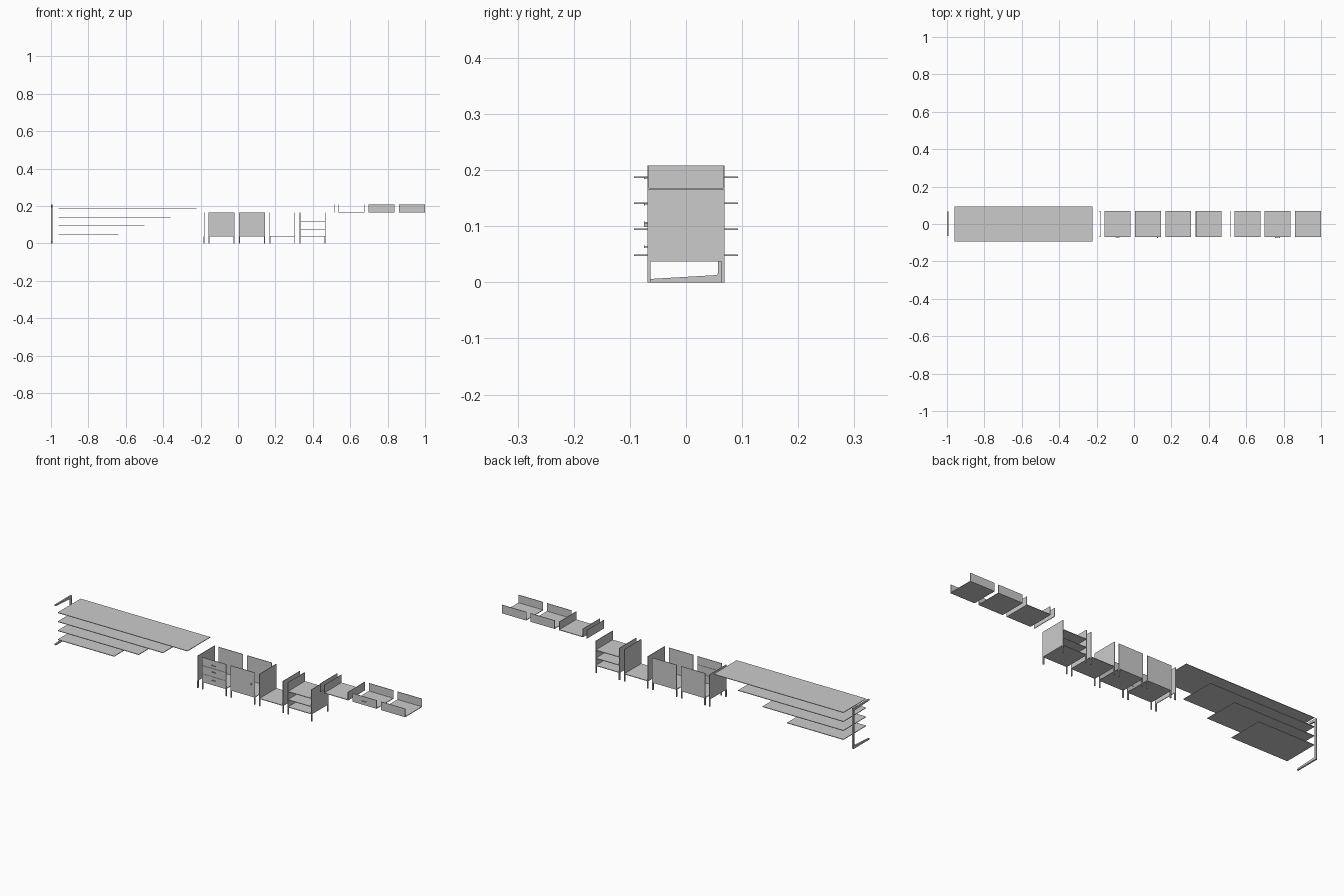
import bpy, bmesh

if "Cube" in bpy.data.objects:
    bpy.data.objects.remove(bpy.data.objects["Cube"])

Y0, Y1 = -0.069, 0.069      # cabinet front and back
T = 0.003                   # panel thickness
LOW, MID, TOP = 0.037, 0.165, 0.208


def box(name, x0, x1, y0, y1, z0, z1):
    bm = bmesh.new()
    bmesh.ops.create_cube(bm, size=1)
    for v in bm.verts:
        v.co.x = x1 if v.co.x > 0 else x0
        v.co.y = y1 if v.co.y > 0 else y0
        v.co.z = z1 if v.co.z > 0 else z0
    me = bpy.data.meshes.new(name)
    bm.to_mesh(me)
    bm.free()
    ob = bpy.data.objects.new(name, me)
    bpy.context.collection.objects.link(ob)
    return ob


def prism(name, outline, x0, x1):
    # extrude a y-z outline along x
    bm = bmesh.new()
    f = bm.faces.new([bm.verts.new((x0, y, z)) for y, z in outline])
    ext = bmesh.ops.extrude_face_region(bm, geom=[f])
    for v in ext["geom"]:
        if isinstance(v, bmesh.types.BMVert):
            v.co.x = x1
    bmesh.ops.recalc_face_normals(bm, faces=bm.faces)
    me = bpy.data.meshes.new(name)
    bm.to_mesh(me)
    bm.free()
    bpy.context.collection.objects.link(bpy.data.objects.new(name, me))


def side(name, x, z0, z1):
    box(name, x, x + T, Y0, Y1, z0, z1)


def legs(name, x0, x1, w=0.005):
    for x in {x0, x1 - w}:
        for y in (Y0, Y1 - 0.006):
            box(name + "_leg", x, x + w, y, y + 0.006, 0, LOW)


def floor(name, x0, x1, z):
    box(name + "_floor", x0, x1, Y0, Y1, z, z + T)


def handle(name, x, z, w=0.026):
    # bar on two short posts
    box(name + "_handle", x - w / 2, x + w / 2, Y0 - 0.006, Y0 - 0.004, z - 0.002, z + 0.002)
    for s in (-1, 1):
        c = x + s * (w / 2 - 0.002)
        box(name + "_handle_post", c - 0.001, c + 0.001, Y0 - 0.005, Y0, z - 0.001, z + 0.001)


# bracket leg: C frame with tapered arms, post at the back
prism("bracket_leg", [(-0.064, 0), (0.066, 0), (0.066, TOP), (-0.064, TOP), (-0.064, TOP - 0.006),
                      (0.055, TOP - 0.013), (0.057, TOP - 0.016), (0.057, 0.016),
                      (0.055, 0.013), (-0.064, 0.006)], -1.0, -0.992)

# worktops of four lengths
for i, x1 in enumerate((-0.64, -0.50, -0.362, -0.223)):
    z = 0.0485 + 0.0463 * i
    box("worktop", -0.961, x1, -0.093, 0.093, z - 0.0015, z + 0.0015)

# end panel with legs
side("end_panel", -0.183, LOW, MID)
legs("end_panel", -0.184, -0.179)

# drawer unit
a, b = -0.157, -0.019
floor("drawer_unit", a, b, LOW)
legs("drawer_unit", a, b)
box("drawer_unit_back", a, b, Y1 - T, Y1, LOW, MID)
h = (MID - LOW) / 3
for i in range(3):
    z = LOW + h * i
    box("drawer_front", a, b, Y0, Y0 + T, z + 0.0005, z + h - 0.0005)
    handle("drawer", (a + b) / 2, z + h * (0.62 if i < 2 else 0.4), 0.02)

# door unit
a, b = 0.005, 0.144
floor("door_unit", a, b, LOW)
legs("door_unit", a, b)
box("door_unit_back", a, b, Y1 - T, Y1, LOW, MID)
box("door_front", a, b, Y0, Y0 + T, LOW, MID)
box("door_knob", 0.123, 0.127, Y0 - 0.006, Y0, 0.099, 0.106)

# open unit and shelf unit
for name, a, b in (("open_unit", 0.168, 0.306), ("shelf_unit", 0.330, 0.468)):
    floor(name, a, b, LOW)
    legs(name, a, b)
    side(name + "_left_side", a, LOW, MID)
    side(name + "_right_side", b - T, LOW, MID)
for z in (0.076, 0.118):
    box("inner_shelf", 0.330, 0.468, Y0, Y1, z - T / 2, z + T / 2)

# upper row: loose side panel, open tray, drawer tray, plain tray
side("upper_end_panel", 0.514, MID, TOP)
floor("open_tray", 0.538, 0.676, MID)
side("open_tray_left", 0.538, MID, TOP)
side("open_tray_right", 0.676 - T, MID, TOP)
for name, a, b in (("drawer_tray", 0.699, 0.838), ("plain_tray", 0.861, 1.0)):
    floor(name, a, b, MID)
    box(name + "_back", a, b, Y1 - T, Y1, MID, TOP)
    box(name + "_front", a, b, Y0, Y0 + T, MID, TOP)
handle("drawer_tray", 0.768, 0.186)
